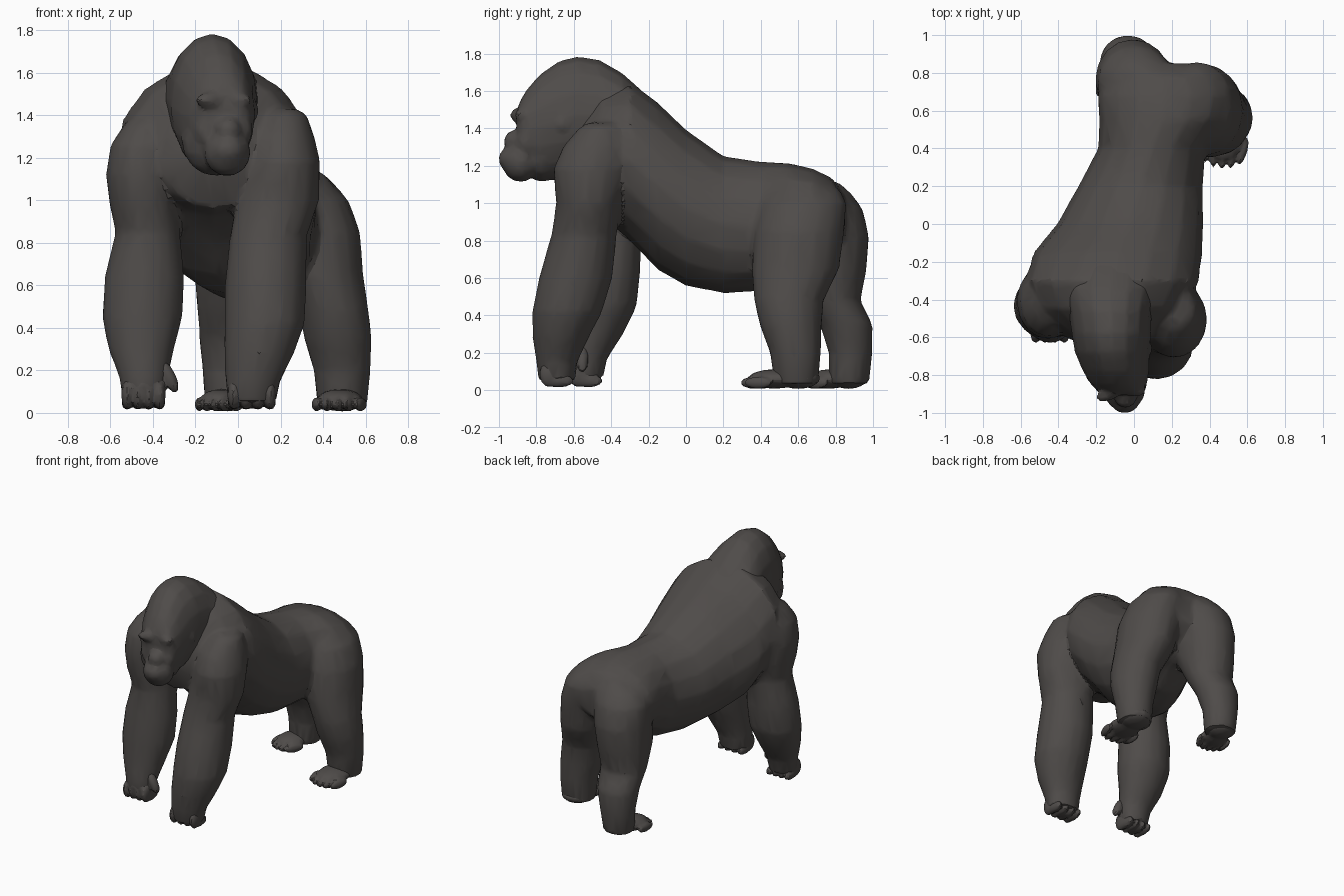
import bpy, bmesh, math
from mathutils import Matrix, Vector

fur = bpy.data.materials.new("charcoal fur")
fur.diffuse_color = (0.078, 0.071, 0.067, 1)


def loft(bm, rings, upright, n=16):
    """Closed tube of ellipses. upright: rings stacked along z, else along y."""
    loops = []
    for t, cx, c2, rx, r2 in rings:
        loop = []
        for i in range(n):
            a = 2 * math.pi * i / n
            u, v = cx + rx * math.cos(a), c2 + r2 * math.sin(a)
            loop.append(bm.verts.new((u, v, t) if upright else (u, t, v)))
        loops.append(loop)
    for a, b in zip(loops, loops[1:]):
        for i in range(n):
            j = (i + 1) % n
            bm.faces.new((a[i], a[j], b[j], b[i]))
    bm.faces.new(loops[0])
    bm.faces.new(loops[-1])


def blob(bm, centre, radii, yaw=0.0, seg=12, lean=0.0):
    """Ellipsoid leaned about y, then turned about z."""
    m = (Matrix.Translation(centre) @ Matrix.Rotation(yaw, 4, 'Z')
         @ Matrix.Rotation(lean, 4, 'Y') @ Matrix.Diagonal((*radii, 1)))
    bmesh.ops.create_uvsphere(bm, u_segments=seg, v_segments=seg // 2 + 2,
                              radius=1, matrix=m)


def finish(name, bm, voxel=0.0, smooth=0, ratio=1.0):
    """Turn the bmesh into an object, fusing its parts into one skin if asked."""
    bmesh.ops.recalc_face_normals(bm, faces=bm.faces)
    mesh = bpy.data.meshes.new(name)
    bm.to_mesh(mesh)
    bm.free()
    ob = bpy.data.objects.new(name, mesh)
    bpy.context.collection.objects.link(ob)
    bpy.ops.object.select_all(action='DESELECT')
    ob.select_set(True)
    bpy.context.view_layer.objects.active = ob
    if voxel:
        mod = ob.modifiers.new("fuse", 'REMESH')
        mod.mode, mod.voxel_size = 'VOXEL', voxel
        mod = ob.modifiers.new("soften", 'SMOOTH')
        mod.factor, mod.iterations = 0.5, smooth
        mod = ob.modifiers.new("facet", 'DECIMATE')
        mod.ratio = ratio
        for mod_name in ("fuse", "soften", "facet"):
            bpy.ops.object.modifier_apply(modifier=mod_name)
    ob.data.materials.clear()
    ob.data.materials.append(fur)
    bpy.ops.object.shade_smooth_by_angle(angle=math.radians(22))
    return ob


# Body: torso rings run front to back (y, x, z, half width, half height)
body = bmesh.new()
loft(body, [
    (-.67, -.12, 1.22, .09, .09), (-.60, -.12, 1.20, .24, .24),
    (-.45, -.12, 1.27, .39, .34), (-.30, -.115, 1.225, .46, .425),
    (-.15, -.085, 1.09, .448, .448), (0, -.02, .975, .388, .418),
    (.20, .035, .885, .33, .367), (.40, .095, .875, .285, .347),
    (.55, .155, .92, .34, .295), (.68, .165, .935, .36, .25),
    (.78, .16, .95, .30, .185), (.85, .15, .93, .15, .11)], False)
# Limb rings run top to bottom (z, x, y, half width, half depth)
loft(body, [  # arm on the -x side
    (1.39, -.42, -.40, .06, .07), (1.36, -.435, -.405, .10, .125),
    (1.26, -.45, -.41, .15, .185),
    (1.12, -.455, -.41, .167, .20), (.98, -.447, -.405, .158, .19),
    (.85, -.425, -.40, .152, .163), (.64, -.44, -.415, .188, .172),
    (.45, -.45, -.435, .19, .172), (.30, -.455, -.475, .155, .14),
    (.17, -.445, -.525, .115, .105), (.06, -.445, -.535, .10, .092)], True)
loft(body, [  # arm on the +x side, stepping forward
    (1.43, .22, -.45, .06, .08), (1.40, .22, -.455, .105, .12),
    (1.30, .21, -.475, .15, .185),
    (1.18, .215, -.505, .172, .205), (1.0, .187, -.52, .195, .175),
    (.83, .142, -.545, .182, .175), (.60, .13, -.59, .193, .197),
    (.42, .125, -.635, .19, .187), (.28, .10, -.67, .165, .15),
    (.15, .07, -.69, .13, .11), (.05, .065, -.69, .115, .10)], True)
loft(body, [  # leg on the -x side, stretched back
    (1.11, .06, .73, .08, .09), (1.05, .04, .745, .17, .14),
    (.97, .01, .755, .20, .19), (.82, -.005, .765, .20, .215),
    (.65, -.015, .755, .188, .212), (.48, -.025, .785, .168, .148),
    (.35, -.03, .857, .152, .142), (.20, -.04, .88, .128, .118),
    (.03, -.045, .87, .11, .108)], True)
loft(body, [  # leg on the +x side
    (1.13, .28, .64, .08, .10), (1.07, .30, .635, .15, .19),
    (1.0, .33, .63, .19, .23), (.85, .37, .605, .205, .242),
    (.65, .40, .585, .19, .235), (.48, .45, .55, .165, .187),
    (.35, .47, .56, .16, .167), (.20, .49, .585, .134, .137),
    (.03, .49, .59, .118, .118)], True)
finish("body", body, 0.02, 4, 0.11)

# Head: skull and neck rings, then jaw, muzzle, nose, lip, brow and ears
head = bmesh.new()
loft(head, [
    (-.905, -.07, 1.42, .085, .08), (-.885, -.07, 1.40, .12, .15),
    (-.85, -.08, 1.39, .148, .22), (-.78, -.095, 1.405, .175, .285),
    (-.68, -.115, 1.44, .198, .32), (-.58, -.12, 1.47, .21, .315),
    (-.46, -.125, 1.47, .22, .295), (-.34, -.125, 1.42, .25, .275),
    (-.20, -.11, 1.32, .25, .25)], False)
blob(head, (-.105, -.77, 1.285), (.163, .12, .172))
blob(head, (-.05, -.885, 1.225), (.112, .103, .112), .2)
blob(head, (-.045, -.935, 1.235), (.08, .068, .068), .2)
blob(head, (-.045, -.915, 1.33), (.062, .06, .06), .2)
for s in (-1, 1):
    blob(head, (-.07 + .052 * s, -.88 + .01 * s, 1.47), (.085, .04, .04),
         .1 - .35 * s)
    blob(head, (-.07 + .08 * s, -.85, 1.33), (.06, .06, .08))
    blob(head, (-.11 + .192 * s, -.66, 1.42), (.016, .03, .038))
finish("head", head, 0.014, 4, 0.12)

# Eyes set under the brow
for s in (-1, 1):
    bm = bmesh.new()
    blob(bm, (-.065 + .053 * s, -.888, 1.415), (.014, .012, .010), 0, 8)
    finish("eye", bm)


def hand(name, x, y, w, thumb_x):
    """Fist resting on its knuckles, with a thumb to one side."""
    bm = bmesh.new()
    blob(bm, (x, y, .13), (w * 1.06, .095, .11))
    for i in range(4):
        fx = x + w * (i - 1.5) * .52
        blob(bm, (fx, y - .04, .085), (w * .3, .058, .07), 0, 8)
        blob(bm, (fx, y + .01, .05), (w * .28, .085, .036), 0, 8)
    blob(bm, (thumb_x, y - .02, .17), (.034, .036, .085), 0, 8, -.45)
    finish(name, bm, 0.011, 2, 0.3)


hand("hand", -.445, -.535, .098, -.325)
hand("hand", .065, -.69, .108, .0)


def foot(name, heel, tip, w):
    """Flat foot from heel to toe tips, with five toes."""
    bm = bmesh.new()
    h, t = Vector(heel), Vector(tip)
    d = t - h
    yaw = math.atan2(d.y, d.x)
    f, side = d.normalized(), Vector((-d.y, d.x, 0)).normalized()
    mid = h + d * .42
    blob(bm, (mid.x, mid.y, .06), (d.length * .48, w * .95, .052), yaw)
    blob(bm, (h.x, h.y, .065), (w * 1.03, w * 1.0, .058), yaw)
    for i in range(5):
        k = (i - 2) / 2
        p = t - f * (.065 + .03 * k * k) + side * k * w * .9
        blob(bm, (p.x, p.y, .04), (.08, w * .21, .033), yaw - k * .2, 8)
    finish(name, bm, 0.010, 1, 0.3)


foot("foot", (-.05, .87, 0), (-.125, .63, 0), .10)
foot("foot", (.49, .60, 0), (.465, .30, 0), .115)
